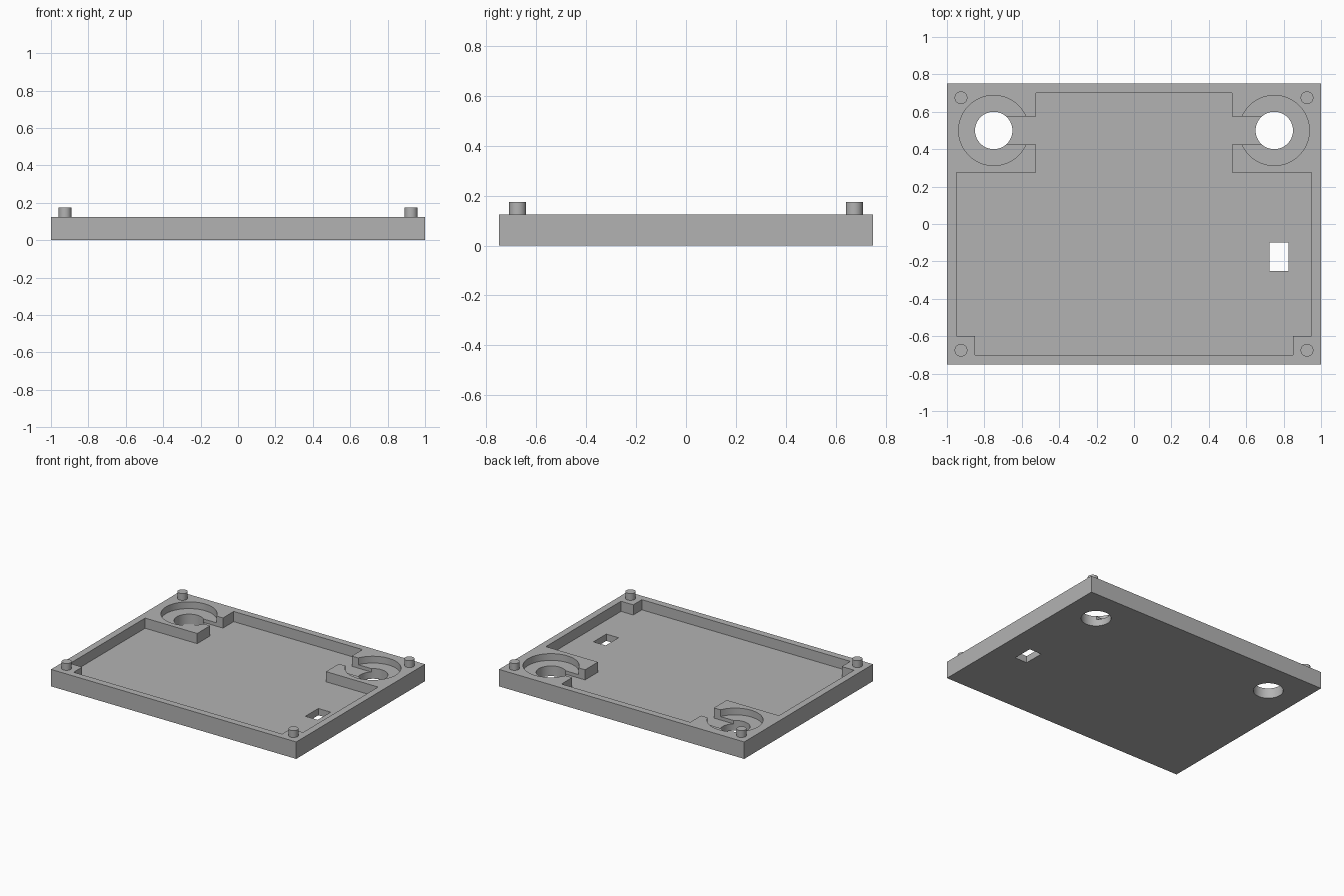
import bpy, bmesh
from math import cos, sin, tau, radians

cube = bpy.data.objects.get("Cube")
if cube:
    bpy.data.objects.remove(cube, do_unlink=True)

GREY = (0.45, 0.45, 0.45, 1)
mat = bpy.data.materials.new("plain grey")
mat.use_nodes = True
mat.diffuse_color = GREY
mat.node_tree.nodes["Principled BSDF"].inputs["Base Color"].default_value = GREY

TOP = 0.125      # rim height
FLOOR = 0.05     # main pocket floor
SHELF = 0.075    # floor of the round recesses


def prism(name, outline, z0, z1):
    """Extrude a closed outline from z0 to z1."""
    bm = bmesh.new()
    base = bm.faces.new([bm.verts.new((x, y, z0)) for x, y in outline])
    ext = bmesh.ops.extrude_face_region(bm, geom=[base])
    new = [v for v in ext["geom"] if isinstance(v, bmesh.types.BMVert)]
    bmesh.ops.translate(bm, verts=new, vec=(0, 0, z1 - z0))
    bmesh.ops.recalc_face_normals(bm, faces=bm.faces)
    mesh = bpy.data.meshes.new(name)
    bm.to_mesh(mesh)
    bm.free()
    mesh.materials.append(mat)
    obj = bpy.data.objects.new(name, mesh)
    bpy.context.collection.objects.link(obj)
    return obj


def rect(x0, x1, y0, y1):
    return [(x0, y0), (x1, y0), (x1, y1), (x0, y1)]


def circle(x, y, r, n=64):
    return [(x + r * cos(tau * i / n), y + r * sin(tau * i / n)) for i in range(n)]


def activate(obj):
    bpy.ops.object.select_all(action='DESELECT')
    obj.select_set(True)
    bpy.context.view_layer.objects.active = obj


def cut(target, outline, z0, z1=0.3):
    """Subtract a prism from the target."""
    cutter = prism("cutter", outline, z0, z1)
    cutter.hide_render = True
    mod = target.modifiers.new("cut", 'BOOLEAN')
    mod.operation = 'DIFFERENCE'
    mod.solver = 'EXACT'
    mod.object = cutter
    activate(target)
    bpy.ops.object.modifier_apply(modifier=mod.name)
    bpy.data.objects.remove(cutter, do_unlink=True)


def smooth(obj):
    activate(obj)
    bpy.ops.object.shade_smooth_by_angle(angle=radians(30))


# Tray with through holes, round recesses and the window slot
tray = prism("tray", rect(-1, 1, -0.75, 0.75), 0, TOP)
for side in (-1, 1):
    cut(tray, circle(side * 0.75, 0.5, 0.1875), SHELF)
    cut(tray, circle(side * 0.75, 0.5, 0.1), -0.1)
cut(tray, rect(0.725, 0.825, -0.25, -0.1), -0.1)

# Main pocket, with channels running into the holes
half = [(0.85, -0.7), (0.85, -0.6), (0.95, -0.6), (0.95, 0.275),
        (0.525, 0.275), (0.525, 0.425), (0.75, 0.425), (0.75, 0.575),
        (0.525, 0.575), (0.525, 0.7)]
cut(tray, half + [(-x, y) for x, y in reversed(half)], FLOOR)
smooth(tray)

# Corner locating pins
for side, sx in (("right", -1), ("left", 1)):
    for end, sy in (("front", -1), ("back", 1)):
        pin = prism(f"{end}_{side}_pin", circle(sx * 0.925, sy * 0.675, 0.034, 48),
                    TOP - 0.02, 0.175)
        smooth(pin)
